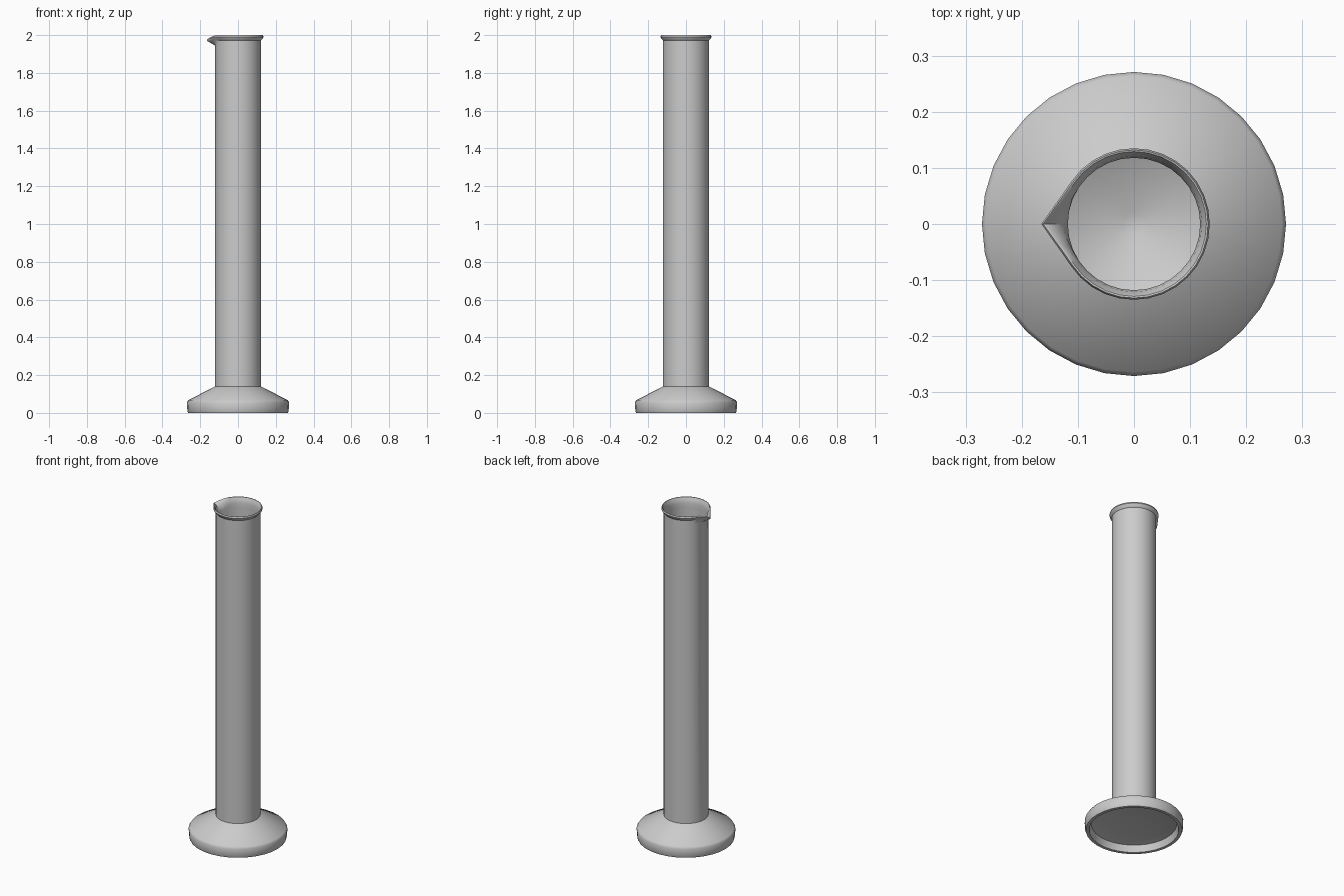
import bpy, bmesh, math

if "Cube" in bpy.data.objects:
    bpy.data.objects.remove(bpy.data.objects["Cube"])

SIDES = 32


def lathe(name, rings, closed=False):
    """Revolve (r, z, spout_dr, spout_dz) rings; the spout pulls towards -x."""
    weights = {0: 1.0, 1: 0.42, 2: 0.1}
    bm = bmesh.new()
    loops = []
    for r, z, dr, dz in rings:
        loop = []
        for i in range(SIDES):
            a = 2 * math.pi * i / SIDES
            w = weights.get(abs(i - SIDES // 2), 0)
            rr = r + dr * w
            loop.append(bm.verts.new((rr * math.cos(a), rr * math.sin(a), z + dz * w)))
        loops.append(loop)
    for a, b in zip(loops, loops[1:]):
        for i in range(SIDES):
            j = (i + 1) % SIDES
            bm.faces.new((a[i], a[j], b[j], b[i]))
    # flat discs at both ends of the profile
    bm.faces.new(loops[0])
    bm.faces.new(loops[-1])
    bmesh.ops.recalc_face_normals(bm, faces=bm.faces[:])
    mesh = bpy.data.meshes.new(name)
    bm.to_mesh(mesh)
    bm.free()
    ob = bpy.data.objects.new(name, mesh)
    bpy.context.collection.objects.link(ob)
    bpy.ops.object.select_all(action='DESELECT')
    ob.select_set(True)
    bpy.context.view_layer.objects.active = ob
    bpy.ops.object.shade_smooth_by_angle(angle=math.radians(35))
    return ob


def plain(points):
    return [(r, z, 0, 0) for r, z in points]


# hollow underside, then the outside of the foot
foot = plain([(0.16, 0.055), (0.235, 0.04), (0.246, 0.0), (0.264, 0.0),
              (0.268, 0.01), (0.271, 0.055), (0.264, 0.067), (0.122, 0.14)])
# tube wall, flared rim with pouring spout
rim = [(0.122, 1.945, 0, 0), (0.122, 1.972, 0.036, -0.006),
       (0.131, 1.982, 0.033, -0.014), (0.135, 1.991, 0.030, -0.016),
       (0.132, 2.0, 0.030, -0.021), (0.129, 1.999, 0.029, -0.022),
       (0.121, 1.983, 0.026, -0.012), (0.118, 1.965, 0.012, -0.008),
       (0.118, 1.94, 0, 0)]
# inside wall and bowl-shaped floor
inside = plain([(0.118, 0.115), (0.02, 0.068)])

lathe("measuring_cylinder", foot + rim + inside)
